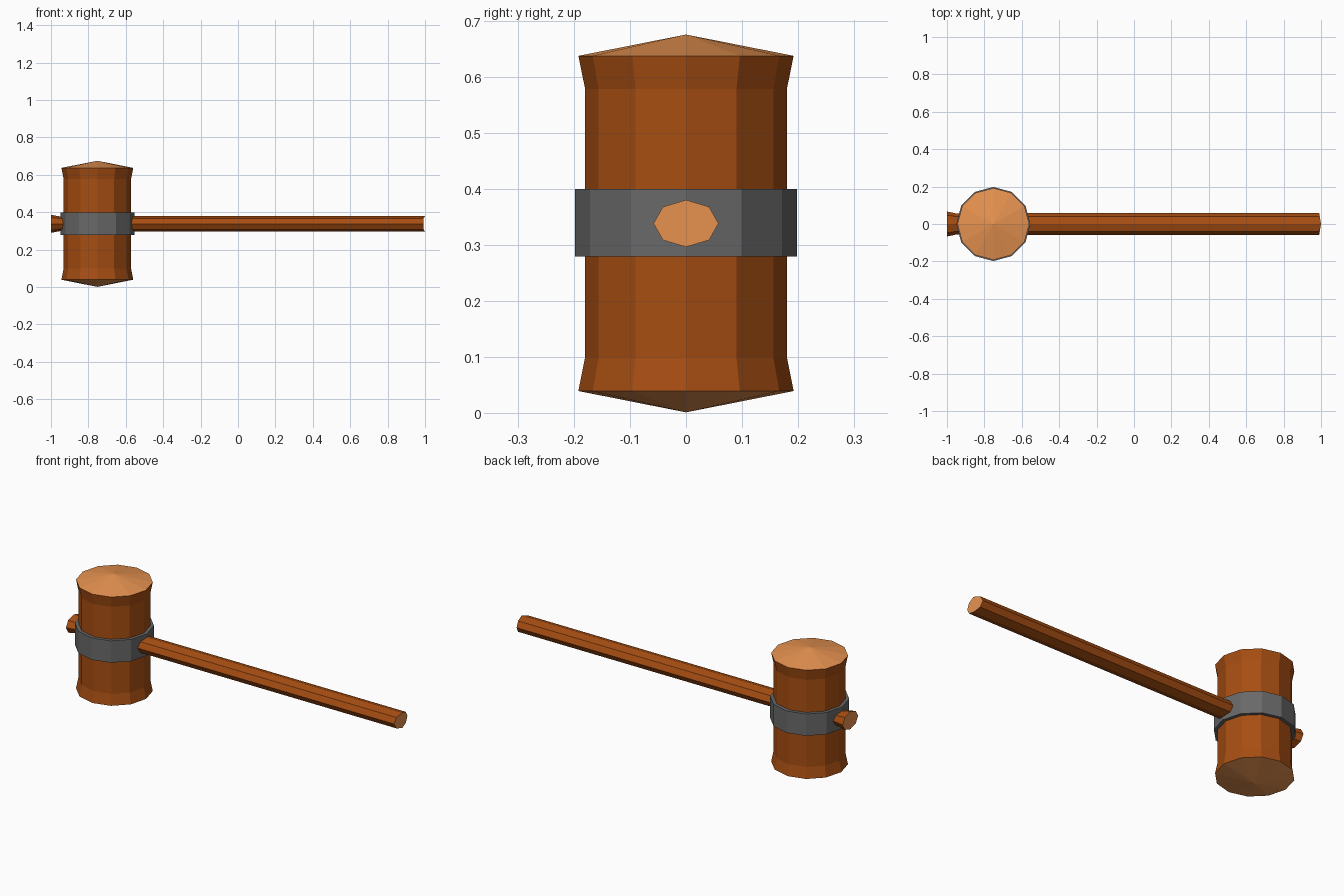
import bpy, bmesh
from math import cos, sin, pi

if "Cube" in bpy.data.objects:
    bpy.data.objects.remove(bpy.data.objects["Cube"])


def material(name, rgb):
    m = bpy.data.materials.new(name)
    m.diffuse_color = (*rgb, 1)
    m.use_nodes = True
    m.node_tree.nodes["Principled BSDF"].inputs["Base Color"].default_value = m.diffuse_color
    return m


wood = material("wood", (0.38, 0.075, 0.006))
end_grain = material("end_grain", (0.80, 0.29, 0.08))
iron = material("iron", (0.14, 0.14, 0.14))

HEAD_X, MID_Z = -0.752, 0.338


def loft(name, rings, mats, apexes=None, closed=False):
    """Skin rings of points; end with cones, flat caps, or a closed loop."""
    bm = bmesh.new()
    loops = [[bm.verts.new(p) for p in ring] for ring in rings]
    n = len(loops[0])
    pairs = list(zip(loops, loops[1:])) + ([(loops[-1], loops[0])] if closed else [])
    for a, b in pairs:
        for i in range(n):
            j = (i + 1) % n
            bm.faces.new((a[i], a[j], b[j], b[i]))
    if not closed:
        for k, loop in enumerate((loops[0], loops[-1])):
            if apexes:
                tip = bm.verts.new(apexes[k])
                caps = [bm.faces.new((loop[i], loop[(i + 1) % n], tip)) for i in range(n)]
            else:
                caps = [bm.faces.new(loop)]
            for f in caps:
                f.material_index = 1
    bmesh.ops.recalc_face_normals(bm, faces=bm.faces)
    mesh = bpy.data.meshes.new(name)
    bm.to_mesh(mesh)
    bm.free()
    for m in mats:
        mesh.materials.append(m)
    obj = bpy.data.objects.new(name, mesh)
    bpy.context.collection.objects.link(obj)
    return obj


def upright_ring(r, z, n=12):
    return [(HEAD_X + r * cos(2 * pi * i / n), r * sin(2 * pi * i / n), z) for i in range(n)]


def handle_ring(x, ry, rz, bulge=0, n=8):
    return [(x - bulge * abs(cos(2 * pi * i / n)), ry * cos(2 * pi * i / n),
             MID_Z + rz * sin(2 * pi * i / n)) for i in range(n)]


# Mallet head: flared barrel with shallow conical striking faces
loft("mallet_head",
     [upright_ring(r, z) for r, z in
      ((0.192, 0.039), (0.18, 0.099), (0.18, 0.578), (0.192, 0.637))],
     (wood, end_grain),
     apexes=((HEAD_X, 0, 0.001), (HEAD_X, 0, 0.675)))

# Iron band around the middle of the head
loft("iron_band",
     [upright_ring(r, z) for r, z in
      ((0.198, 0.279), (0.198, 0.399), (0.178, 0.399), (0.178, 0.279))],
     (iron,), closed=True)

# Octagonal handle passing through the head, flared at the wedged end
loft("handle",
     [handle_ring(-1.0, 0.067, 0.048), handle_ring(-0.95, 0.056, 0.039),
      handle_ring(-0.75, 0.058, 0.042), handle_ring(1.0, 0.058, 0.042, 0.01)],
     (wood, end_grain))
